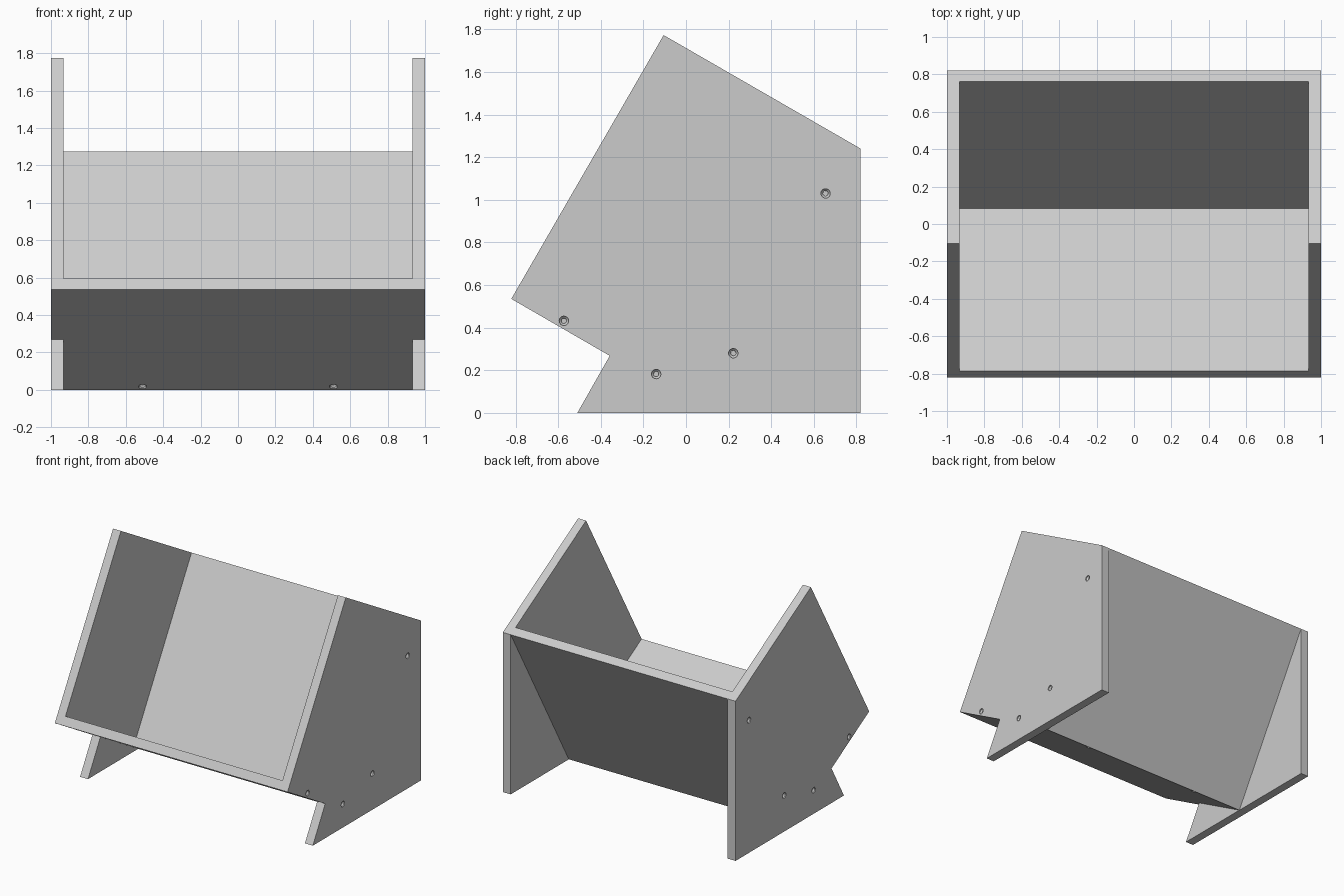
import bpy, bmesh, math
from mathutils import Vector, Matrix

if "Cube" in bpy.data.objects:
    bpy.data.objects.remove(bpy.data.objects["Cube"])

TILT = math.radians(30)
ALONG = Vector((math.cos(TILT), -math.sin(TILT)))   # down the shelf, in (y, z)
UP = Vector((math.sin(TILT), math.cos(TILT)))       # up the back board
T = 0.068                                           # board thickness
LIP = Vector((-0.82, 0.535))                        # front lower corner
HEEL = LIP + ALONG * (LIP.y / math.sin(TILT))       # rear lower corner, z = 0
REAR = Vector((0.82, 1.24))                         # top of the back board


def make_object(name, bm):
    bmesh.ops.recalc_face_normals(bm, faces=bm.faces)
    mesh = bpy.data.meshes.new(name)
    bm.to_mesh(mesh)
    bm.free()
    obj = bpy.data.objects.new(name, mesh)
    bpy.context.collection.objects.link(obj)
    return obj


def board(name, outline, x0, x1):
    """Extrude a (y, z) outline from x0 to x1."""
    bm = bmesh.new()
    face = bm.faces.new([bm.verts.new((x0, p[0], p[1])) for p in outline])
    ext = bmesh.ops.extrude_face_region(bm, geom=[face])
    moved = [v for v in ext["geom"] if isinstance(v, bmesh.types.BMVert)]
    bmesh.ops.translate(bm, verts=moved, vec=(x1 - x0, 0, 0))
    return make_object(name, bm)


def add_hole(bm, pos, inward, n=24):
    """Turned countersink: wide mouth, cone, narrow pilot."""
    rot = Vector(inward).to_track_quat('Z', 'Y').to_matrix().to_4x4()
    mat = Matrix.Translation(pos) @ rot
    rings = []
    for r, d in ((0.022, -0.02), (0.022, 0.008), (0.012, 0.018), (0.012, 0.045)):
        rings.append([bm.verts.new(mat @ Vector((r * math.cos(2 * math.pi * i / n),
                                                 r * math.sin(2 * math.pi * i / n), d)))
                      for i in range(n)])
    for a, b in zip(rings, rings[1:]):
        for i in range(n):
            j = (i + 1) % n
            bm.faces.new((a[i], a[j], b[j], b[i]))
    bm.faces.new(rings[0][::-1])
    bm.faces.new(rings[-1])


def drill(obj, holes):
    bm = bmesh.new()
    for pos, inward in holes:
        add_hole(bm, pos, inward)
    cutter = make_object("hole_cutter", bm)
    cutter.hide_render = True
    mod = obj.modifiers.new("holes", 'BOOLEAN')
    mod.operation, mod.solver, mod.object = 'DIFFERENCE', 'EXACT', cutter
    bpy.context.view_layer.objects.active = obj
    bpy.ops.object.modifier_apply(modifier=mod.name)
    bpy.data.objects.remove(cutter)


# side panels with screw holes
side = [(-0.51, 0), (0.82, 0), REAR, (-0.105, 1.773), LIP, (-0.358, 0.268)]
screws = [(0.655, 1.03), (0.222, 0.28), (-0.14, 0.182), (-0.573, 0.432)]
for s, label in ((1, "right"), (-1, "left")):
    panel = board(label + "_side_panel", side, s * (1 - T), s)
    drill(panel, [(Vector((s, y, z)), (-s, 0, 0)) for y, z in screws])

# shelf, screwed to the back board from below
inner = 1 - T
shelf = board("shelf", [LIP, HEEL, HEEL + UP * T, LIP + UP * T], -inner, inner)
p = HEEL - ALONG * (T / 2)
drill(shelf, [(Vector((x, p.x, p.y)), (0, UP.x, UP.y)) for x in (-0.51, 0.51)])

# back board standing on the shelf
foot = HEEL + UP * T
board("back_board", [foot, REAR, REAR - ALONG * T, foot - ALONG * T], -inner, inner)
